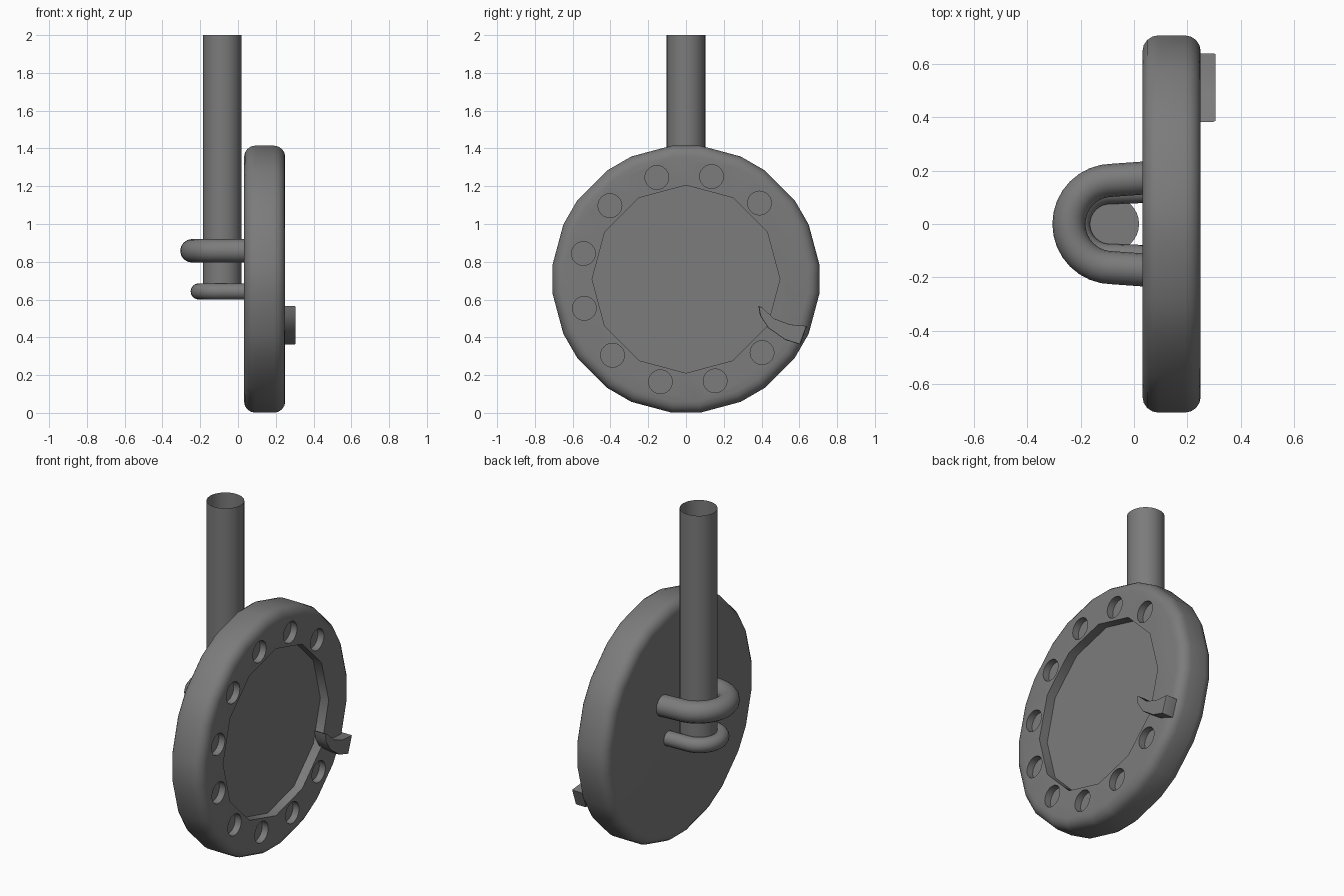
import bpy, bmesh
from math import sin, cos, radians, pi, tau
from mathutils import Vector

if "Cube" in bpy.data.objects:
    bpy.data.objects.remove(bpy.data.objects["Cube"])

CZ = 0.708  # height of the dial centre

# Dark grey used by every part
dark = bpy.data.materials.new("dark_grey")
dark.diffuse_color = (0.2, 0.2, 0.2, 1)
dark.use_nodes = True
dark.node_tree.nodes["Principled BSDF"].inputs["Base Color"].default_value = dark.diffuse_color


def loft(bm, rings, start=True, end=True):
    """Skin a list of equal-length point rings, with optional end caps."""
    vs = [[bm.verts.new(p) for p in r] for r in rings]
    n = len(vs[0])
    for a, b in zip(vs, vs[1:]):
        for i in range(n):
            j = (i + 1) % n
            bm.faces.new((a[i], a[j], b[j], b[i]))
    if start:
        bm.faces.new(vs[0][::-1])
    if end:
        bm.faces.new(vs[-1])


def finish(name, bm, smooth=True):
    bmesh.ops.recalc_face_normals(bm, faces=bm.faces)
    me = bpy.data.meshes.new(name)
    bm.to_mesh(me)
    bm.free()
    me.materials.append(dark)
    ob = bpy.data.objects.new(name, me)
    bpy.context.collection.objects.link(ob)
    if smooth:
        shade(ob)
    return ob


def shade(ob):
    bpy.ops.object.select_all(action='DESELECT')
    ob.select_set(True)
    bpy.context.view_layer.objects.active = ob
    bpy.ops.object.shade_smooth_by_angle(angle=radians(35))


def x_ring(x, r, angles, cy=0, cz=CZ):
    return [(x, cy + r * cos(a), cz + r * sin(a)) for a in angles]


# Dial: twelve-sided disc with softened corners and rounded rims
corner = [radians(30 * k + s) for k in range(12) for s in (-6, 6)]
R, B, X0, X1 = 0.711, 0.06, 0.032, 0.25
steps = [pi / 2 * i / 4 for i in range(5)]
profile = [(X0 + B - B * cos(t), R - B + B * sin(t)) for t in steps]
profile += [(X0 + X1 - x, r) for x, r in reversed(profile)]
bm = bmesh.new()
loft(bm, [x_ring(x, r, corner) for x, r in profile])
dial = finish("dial", bm, False)

# Cutter: shallow centre recess and ten round finger holes
bm = bmesh.new()
twelve = [radians(30 * k) for k in range(12)]
loft(bm, [x_ring(x, 0.497, twelve) for x in (X1 - 0.055, X1 + 0.1)])
circle = [tau * k / 24 for k in range(24)]
for k in range(10):
    a = radians(46 + 30 * k)
    loft(bm, [x_ring(x, 0.063, circle, 0.56 * cos(a), CZ + 0.56 * sin(a))
              for x in (X1 - 0.04, X1 + 0.1)])
cutter = finish("dial_cutter", bm, False)
cutter.hide_render = True
mod = dial.modifiers.new("cut", 'BOOLEAN')
mod.operation = 'DIFFERENCE'
mod.solver = 'EXACT'
mod.object = cutter
bpy.context.view_layer.objects.active = dial
bpy.ops.object.modifier_apply(modifier=mod.name)
bpy.data.objects.remove(cutter)
shade(dial)

# Finger stop: curved hook reaching from the rim over the recess
outline = [(0.383, 0.567), (0.40, 0.56), (0.465, 0.50), (0.55, 0.468), (0.64, 0.46),
           (0.605, 0.362), (0.525, 0.387), (0.435, 0.45), (0.392, 0.515)]
bm = bmesh.new()
mid = Vector((0.51, 0.46))
rings = []
for x, s in ((0.235, 1), (0.297, 1), (0.305, 0.97)):
    pts = [mid + (Vector(p) - mid) * s for p in outline]
    rings.append([(x, p.x, p.y) for p in pts])
loft(bm, rings)
finish("finger_stop", bm)

# Rod: upright tube, open at the top and closed at the bottom
bm = bmesh.new()
loft(bm, [[(-0.083 + 0.102 * cos(tau * k / 32), 0.102 * sin(tau * k / 32), z)
           for k in range(32)] for z in (0.635, 2.0)], end=False)
finish("rod", bm)


# Brackets: U-shaped bars on the back of the dial that hold the rod
def bracket(name, cx, bend, thick, z, leg_y):
    path = [(Vector((0.06, leg_y, z)), pi / 2)]
    for i in range(17):
        a = pi / 2 + pi * i / 16
        path.append((Vector((cx + bend * cos(a), bend * sin(a), z)), a))
    path.append((Vector((0.06, -leg_y, z)), 3 * pi / 2))
    rings = []
    for c, a in path:
        out = Vector((cos(a), sin(a), 0))
        rings.append([c + thick * (out * cos(t) + Vector((0, 0, sin(t))))
                      for t in [tau * k / 16 for k in range(16)]])
    bm = bmesh.new()
    loft(bm, rings)
    finish(name, bm)


bracket("upper_bracket", -0.08, 0.164, 0.062, 0.858, 0.174)
bracket("lower_bracket", -0.09, 0.118, 0.043, 0.643, 0.122)
